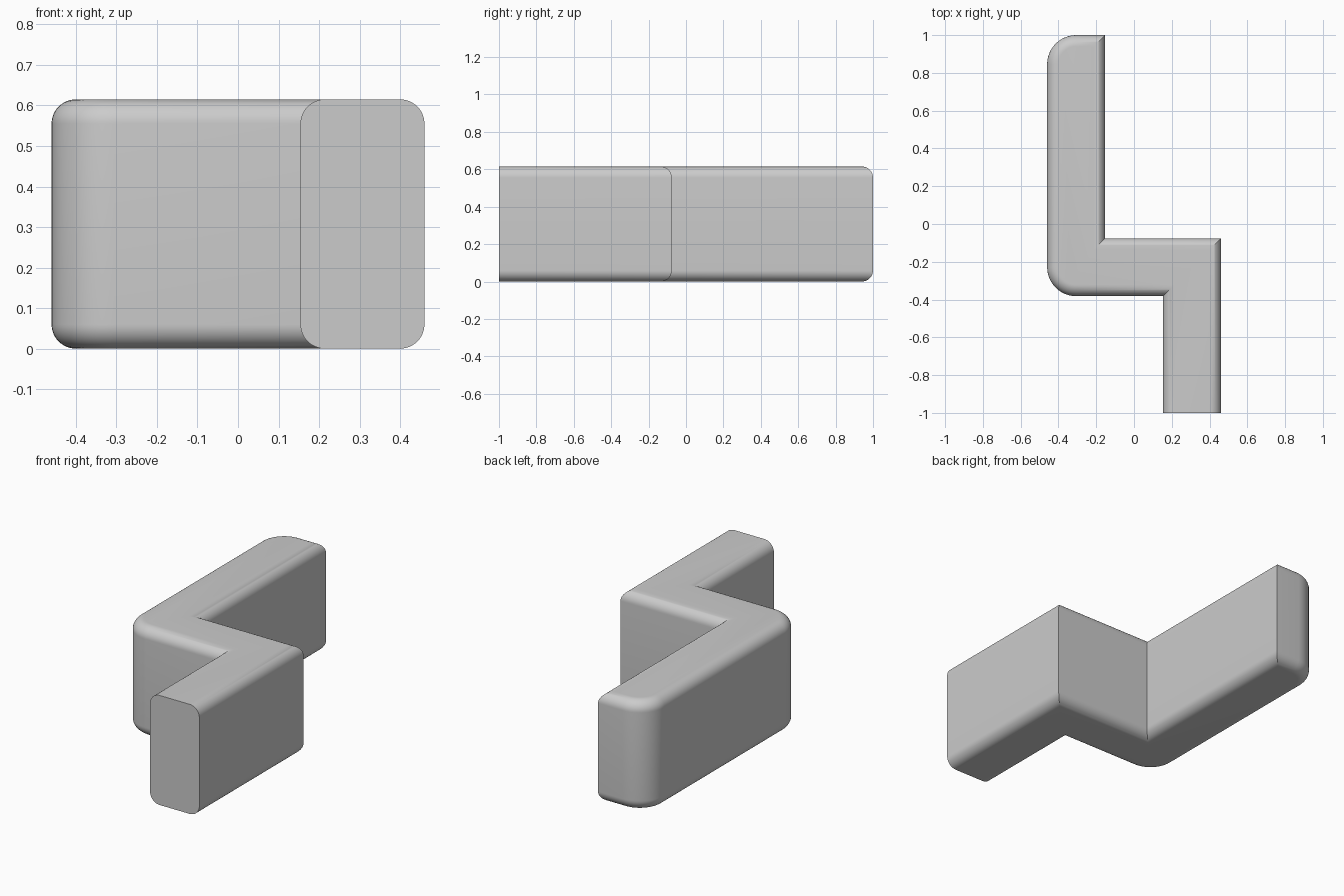
import bpy, bmesh
from math import sin, cos, pi, radians

cube = bpy.data.objects.get("Cube")
if cube:
    bpy.data.objects.remove(cube, do_unlink=True)

HALF_X, INNER, BACK, FRONT = 0.46, 0.154, -0.076, -0.382
HEIGHT, FILLET, CORNER = 0.615, 0.06, 0.154
STEPS = 12

grey = bpy.data.materials.new("plain grey")
grey.use_nodes = True
colour = (0.6, 0.6, 0.6, 1)
grey.diffuse_color = colour
grey.node_tree.nodes["Principled BSDF"].inputs["Base Color"].default_value = colour


def arc(cx, cy, r, start):
    """Quarter circle, counter-clockwise."""
    angles = [start + pi / 2 * i / STEPS for i in range(STEPS + 1)]
    return [(cx + r * cos(a), cy + r * sin(a)) for a in angles]


def outline(d):
    """Stepped plan inset by d on every side but the flat front end."""
    cx, r = CORNER - HALF_X, CORNER - d
    return ([(HALF_X - d, -1), (HALF_X - d, BACK - d),
             (-INNER - d, BACK - d), (-INNER - d, 1 - d)]
            + arc(cx, 1 - CORNER, r, pi / 2)
            + arc(cx, FRONT + CORNER, r, pi)
            + [(INNER + d, FRONT + d), (INNER + d, -1)])


# Levels through the rounded bottom and top edges
quarter = [pi / 2 * i / STEPS for i in range(STEPS + 1)]
low = [(FILLET * (1 - sin(a)), FILLET * (1 - cos(a))) for a in quarter]
levels = low + [(d, HEIGHT - z) for d, z in reversed(low)]

# Stack the outlines and skin them
bm = bmesh.new()
rings = [[bm.verts.new((x, y, z)) for x, y in outline(d)] for d, z in levels]
for a, b in zip(rings, rings[1:]):
    for i in range(len(a)):
        j = (i + 1) % len(a)
        bm.faces.new((a[i], a[j], b[j], b[i]))
bm.faces.new(rings[0][::-1])
bm.faces.new(rings[-1])
bmesh.ops.recalc_face_normals(bm, faces=bm.faces)

mesh = bpy.data.meshes.new("stepped_bar")
bm.to_mesh(mesh)
bm.free()
mesh.materials.append(grey)
bar = bpy.data.objects.new("stepped_bar", mesh)
bpy.context.collection.objects.link(bar)

# Smooth fillets, crisp mitres and front end
bpy.ops.object.select_all(action="DESELECT")
bar.select_set(True)
bpy.context.view_layer.objects.active = bar
bpy.ops.object.shade_smooth_by_angle(angle=radians(30))
